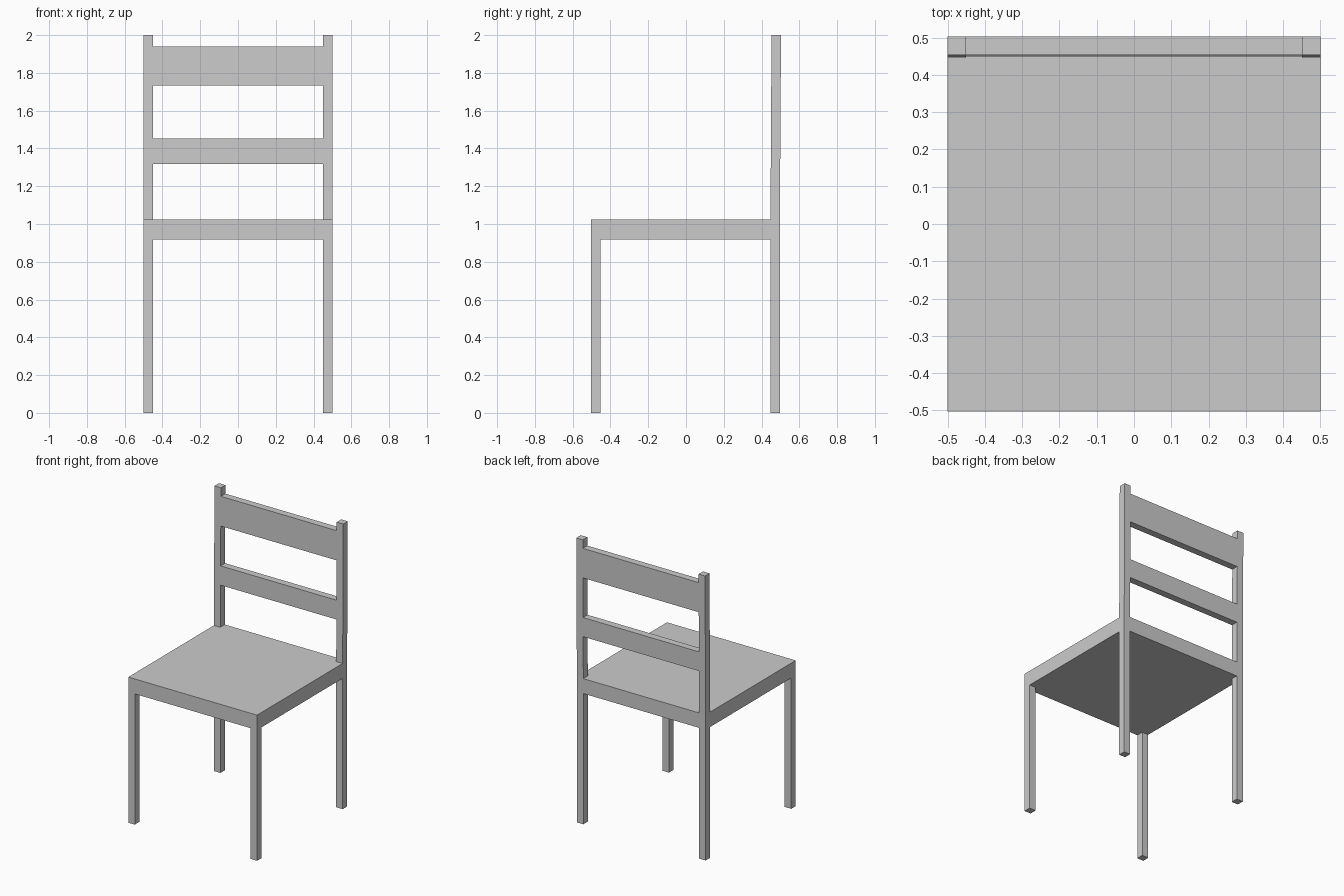
import bpy, bmesh

if "Cube" in bpy.data.objects:
    bpy.data.objects.remove(bpy.data.objects["Cube"])

SEAT_BOTTOM, SEAT_TOP, HEIGHT = 0.918, 1.023, 2.0
FRONT, BACK = -0.503, 0.497
HALF_W, POST = 0.5, 0.05
LEAN = 0.006  # how far the backrest leans back at its top


def lean(z):
    """Backward shift of the backrest at height z."""
    return LEAN * max(0, z - SEAT_TOP) / (HEIGHT - SEAT_TOP)


def block(name, x, y, z):
    """Box between (min, max) ranges, sheared to follow the backrest lean."""
    bm = bmesh.new()
    bmesh.ops.create_cube(bm, size=1)
    for v in bm.verts:
        px, py, pz = (r[0] if c < 0 else r[1] for c, r in zip(v.co, (x, y, z)))
        v.co = (px, py + (lean(pz) if y[0] > 0 else 0), pz)
    mesh = bpy.data.meshes.new(name)
    bm.to_mesh(mesh)
    bm.free()
    obj = bpy.data.objects.new(name, mesh)
    bpy.context.collection.objects.link(obj)
    return obj


# Seat
block("seat", (-HALF_W, HALF_W), (FRONT, BACK), (SEAT_BOTTOM, SEAT_TOP))

# Legs and backrest posts on both sides
back_y = (BACK - POST, BACK)
for side, x0 in (("left", -HALF_W), ("right", HALF_W - POST)):
    x = (x0, x0 + POST)
    block(f"front_leg_{side}", x, (FRONT, FRONT + POST), (0, SEAT_BOTTOM))
    block(f"back_leg_{side}", x, back_y, (0, SEAT_BOTTOM))
    block(f"back_post_{side}", x, back_y, (SEAT_TOP, HEIGHT))

# Backrest rails between the posts
inner = (-HALF_W + POST, HALF_W - POST)
block("lower_back_rail", inner, back_y, (1.318, 1.453))
block("upper_back_rail", inner, back_y, (1.732, 1.94))
